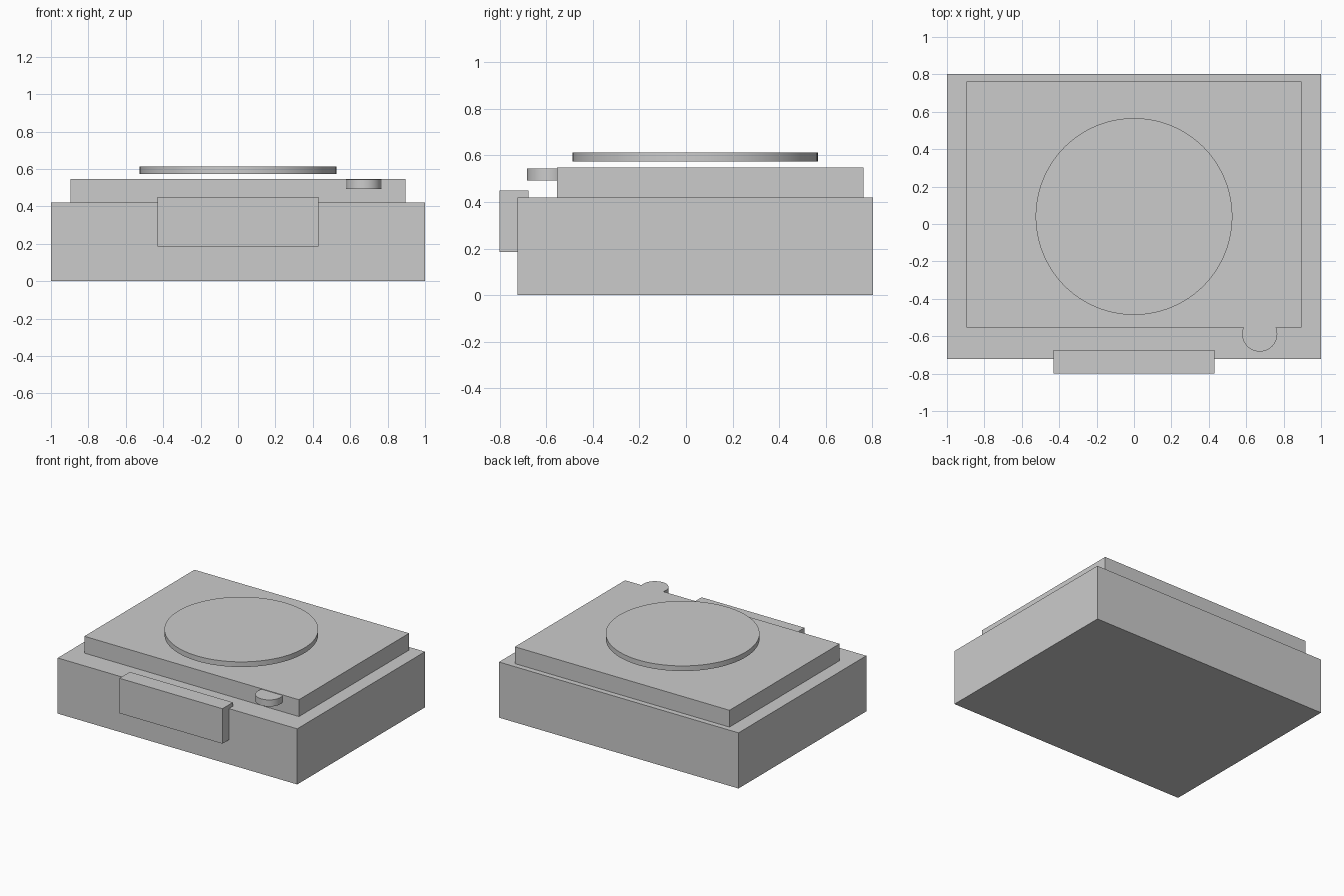
import bpy
import math

if "Cube" in bpy.data.objects:
    bpy.data.objects.remove(bpy.data.objects["Cube"])


def box(name, x, y, z):
    """Box from (min, max) ranges on each axis."""
    bpy.ops.mesh.primitive_cube_add(
        size=1, location=[(a + b) / 2 for a, b in (x, y, z)])
    ob = bpy.context.object
    ob.name = name
    ob.scale = [b - a for a, b in (x, y, z)]
    bpy.ops.object.transform_apply(location=False, rotation=False, scale=True)
    return ob


def disc(name, centre, radius, z, sides):
    """Upright cylinder with smooth sides and flat caps."""
    bpy.ops.mesh.primitive_cylinder_add(
        vertices=sides, radius=radius, depth=z[1] - z[0],
        location=(centre[0], centre[1], (z[0] + z[1]) / 2))
    ob = bpy.context.object
    ob.name = name
    bpy.ops.object.shade_smooth_by_angle(angle=math.radians(30))
    return ob


# Main housing and the raised deck on top of it
box("body", (-1, 1), (-0.722, 0.802), (0, 0.42))
box("top_deck", (-0.896, 0.896), (-0.553, 0.761), (0.42, 0.547))

# Front panel lapping over the front top edge
box("front_panel", (-0.43, 0.43), (-0.8, -0.675), (0.185, 0.449))

# Round plate hovering just above the deck
disc("round_plate", (0, 0.04), 0.526, (0.573, 0.612), 96)

# Small knob set into the front edge of the deck
disc("knob", (0.672, -0.588), 0.094, (0.493, 0.543), 48)
